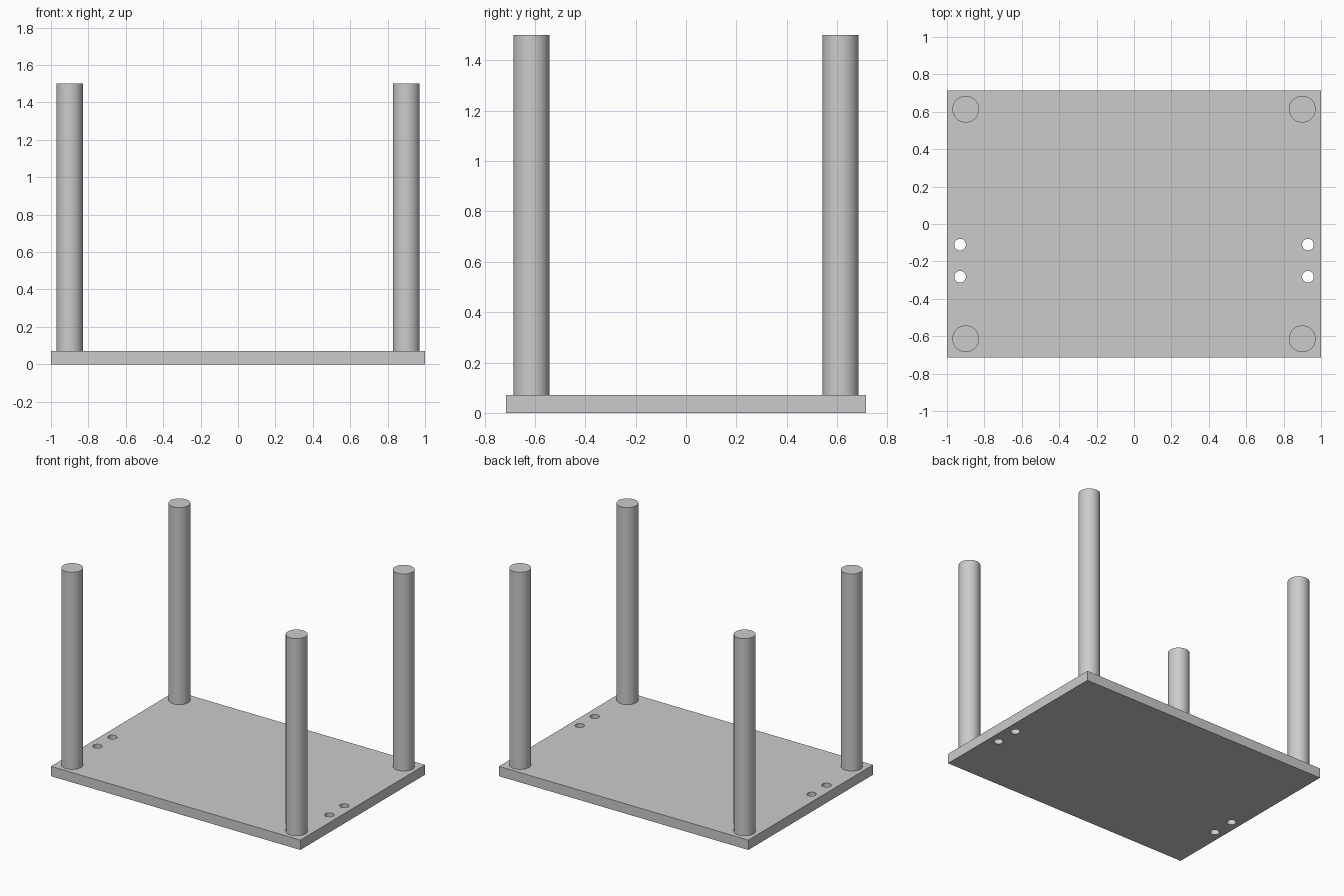
import bpy

# Remove the default cube
cube = bpy.data.objects.get("Cube")
if cube:
    bpy.data.objects.remove(cube, do_unlink=True)

HALF_DEPTH = 0.714
THICK = 0.0714
TOP = 1.5

grey = bpy.data.materials.new("plain grey")
grey.use_nodes = True
colour = (0.6, 0.6, 0.6, 1)
grey.diffuse_color = colour
grey.node_tree.nodes["Principled BSDF"].inputs["Base Color"].default_value = colour


def cylinder(name, x, y, z0, z1, radius, sides):
    bpy.ops.mesh.primitive_cylinder_add(
        vertices=sides, radius=radius, depth=z1 - z0, location=(x, y, (z0 + z1) / 2))
    obj = bpy.context.object
    obj.name = name
    obj.data.materials.append(grey)
    return obj


def smooth(obj):
    bpy.ops.object.select_all(action="DESELECT")
    obj.select_set(True)
    bpy.context.view_layer.objects.active = obj
    bpy.ops.object.shade_smooth_by_angle()


# Flat board
bpy.ops.mesh.primitive_cube_add(size=1, location=(0, 0, THICK / 2))
board = bpy.context.object
board.name = "board"
board.scale = (2, 2 * HALF_DEPTH, THICK)
bpy.ops.object.transform_apply(location=True, rotation=False, scale=True)
board.data.materials.append(grey)

# Two through holes near each short edge
for x in (-0.93, 0.93):
    for y in (-0.11, -0.282):
        cutter = cylinder("hole_cutter", x, y, -THICK, 2 * THICK, 0.031, 48)
        cutter.hide_render = True
        cut = board.modifiers.new("hole", "BOOLEAN")
        cut.operation = "DIFFERENCE"
        cut.solver = "EXACT"
        cut.object = cutter
        bpy.context.view_layer.objects.active = board
        bpy.ops.object.modifier_apply(modifier=cut.name)
        bpy.data.objects.remove(cutter, do_unlink=True)
smooth(board)

# Four round legs at the corners
for side, x in (("right", -0.9), ("left", 0.9)):
    for end, y in (("front", -0.614), ("back", 0.614)):
        smooth(cylinder(f"{end}_{side}_leg", x, y, THICK, TOP, 0.0714, 64))
